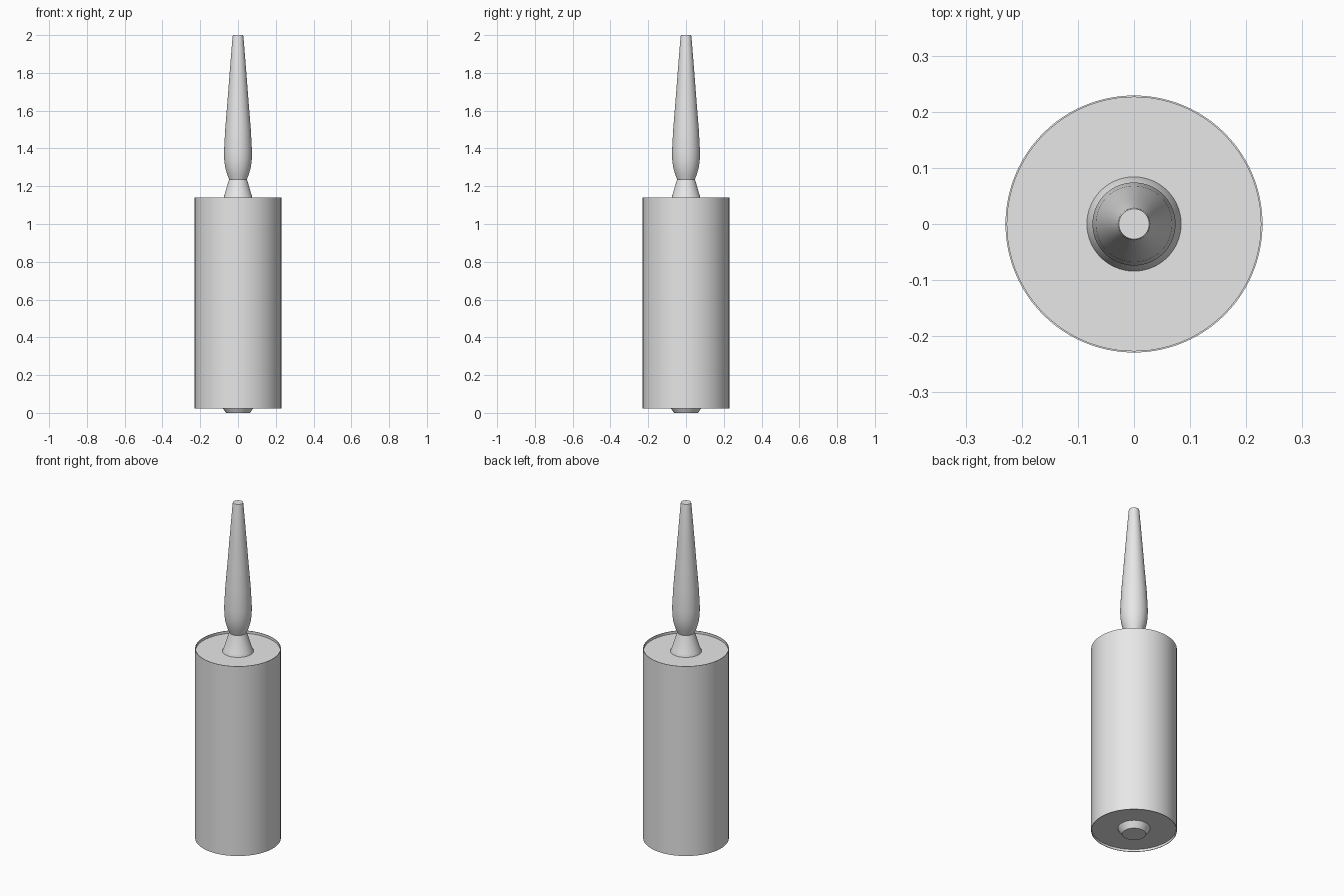
import bpy, bmesh, math

SEGMENTS = 96

default = bpy.data.objects.get("Cube")
if default:
    bpy.data.objects.remove(default, do_unlink=True)

gray = bpy.data.materials.new("light gray")
gray.use_nodes = True
color = (0.8, 0.8, 0.8, 1)
gray.diffuse_color = color
gray.node_tree.nodes["Principled BSDF"].inputs["Base Color"].default_value = color


def lathe(name, profile, closed=False, angle=30):
    """Spin a (radius, height) profile around the z axis."""
    bm = bmesh.new()
    verts = [bm.verts.new((r, 0, z)) for r, z in profile]
    pairs = list(zip(verts, verts[1:]))
    if closed:
        pairs.append((verts[-1], verts[0]))
    edges = [bm.edges.new(p) for p in pairs]
    bmesh.ops.spin(bm, geom=verts + edges, cent=(0, 0, 0), axis=(0, 0, 1),
                   angle=math.tau, steps=SEGMENTS, use_merge=True)
    bmesh.ops.remove_doubles(bm, verts=bm.verts, dist=0.00001)
    bmesh.ops.recalc_face_normals(bm, faces=bm.faces)
    mesh = bpy.data.meshes.new(name)
    bm.to_mesh(mesh)
    bm.free()
    mesh.materials.append(gray)
    obj = bpy.data.objects.new(name, mesh)
    bpy.context.collection.objects.link(obj)
    bpy.ops.object.select_all(action="DESELECT")
    obj.select_set(True)
    bpy.context.view_layer.objects.active = obj
    bpy.ops.object.shade_smooth_by_angle(angle=math.radians(angle))
    return obj


# Solid drum with thin raised rims around its recessed ends
lathe("drum", [(0, 0.036), (0.226, 0.036), (0.226, 0.022), (0.229, 0.022),
               (0.229, 1.14), (0.226, 1.14), (0.226, 1.125), (0, 1.125)])

# Tapered plug under the drum
lathe("bottom_plug", [(0, 0.05), (0.086, 0.05), (0.086, 0.034),
                      (0.064, 0), (0, 0)])

# Flared neck rising from the drum
lathe("neck", [(0, 1.11), (0.084, 1.11), (0.084, 1.125), (0.075, 1.142),
               (0.047, 1.238), (0, 1.238)])

# Slender handle, swelling low and tapering to a flat tip
lathe("handle", [(0, 1.236), (0.047, 1.236), (0.058, 1.265), (0.068, 1.3),
                 (0.073, 1.34), (0.074, 1.385), (0.068, 1.5), (0.057, 1.635),
                 (0.045, 1.79), (0.029, 1.99), (0.027, 2), (0, 2)])
